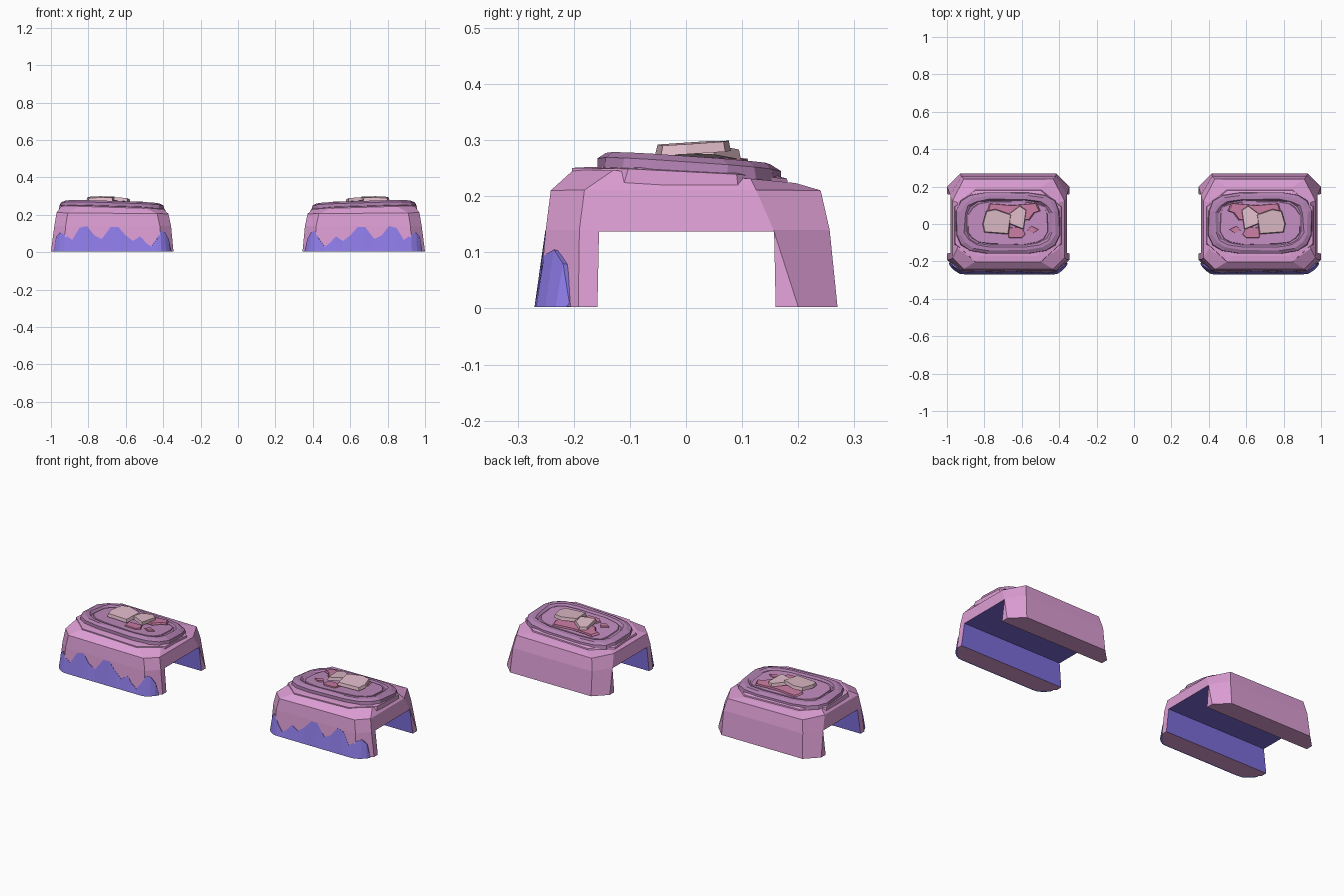
import bpy, bmesh, math, random
from mathutils import Vector

if "Cube" in bpy.data.objects:
    bpy.data.objects.remove(bpy.data.objects["Cube"])

random.seed(4)


def mat(name, *rgb):
    m = bpy.data.materials.new(name)
    m.diffuse_color = (*rgb, 1)
    m.use_nodes = True
    m.node_tree.nodes["Principled BSDF"].inputs["Base Color"].default_value = m.diffuse_color
    return m


PINK = mat("pink", .72, .34, .66)
MAUVE = mat("mauve", .44, .22, .44)
PLUM = mat("plum", .53, .26, .52)
ROSE = mat("rose", .58, .2, .36)
PALE = mat("pale", .74, .50, .58)
BLUE = mat("blue", .2, .15, .69)
CRUST = mat("crust_blue", .27, .2, .8)


def make(name, rings, *mats, mirror=True):
    """Loft a stack of equal-length rings into a capped, flat-shaded solid."""
    bm = bmesh.new()
    loops = [[bm.verts.new(p) for p in r] for r in rings]
    for a, b in zip(loops, loops[1:]):
        for i in range(len(a)):
            j = (i + 1) % len(a)
            bm.faces.new((a[i], a[j], b[j], b[i]))
    bm.faces.new(loops[0][::-1])
    bm.faces.new(loops[-1])
    bmesh.ops.recalc_face_normals(bm, faces=bm.faces)
    me = bpy.data.meshes.new(name)
    bm.to_mesh(me)
    bm.free()
    for m in mats:
        me.materials.append(m)
    ob = bpy.data.objects.new(name, me)
    bpy.context.collection.objects.link(ob)
    if mirror:
        add_mirror(ob)
    return ob


def add_mirror(ob):
    md = ob.modifiers.new("pair", 'MIRROR')
    md.use_mirror_merge = False


def octagon(x0, x1, y0, y1, z, c, cf, cb, tx=0, ty=0):
    """Chamfered rectangle: c in x, cf / cb in y at front / back; tx, ty tilt z."""
    pts = [(x0 + c, y0), (x1 - c, y0), (x1, y0 + cf), (x1, y1 - cb),
           (x1 - c, y1), (x0 + c, y1), (x0, y1 - cb), (x0, y0 + cf)]
    return [Vector((x, y, z + tx * (x - .67) + ty * y)) for x, y in pts]


def rounded(x0, x1, y0, y1, z, tx=.03, ty=-.07, jit=.0, n=16):
    """Rounded rectangle (superellipse) with uneven, hand-cut points."""
    out = []
    for i in range(n):
        a = 2 * math.pi * (i + .5) / n
        c, s = math.cos(a), math.sin(a)
        x = (x0 + x1) / 2 + (x1 - x0) / 2 * math.copysign(abs(c) ** .55, c)
        y = (y0 + y1) / 2 + (y1 - y0) / 2 * math.copysign(abs(s) ** .55, s)
        x += random.uniform(-jit, jit)
        y += random.uniform(-jit, jit)
        out.append(Vector((x, y, z + tx * (x - .67) + ty * y)))
    return out


# Arched base with a channel running left to right
body = make("base_body", [
    octagon(.345, 1.0, -.262, .27, .003, .07, .07, .07),
    octagon(.358, .982, -.25, .256, .14, .06, .06, .10),
    octagon(.372, .97, -.241, .24, .208, .06, .06, .115, .01),
    octagon(.40, .945, -.20, .195, .230, .10, .07, .08, .03, -.06),
], PINK, BLUE, mirror=False)
cut = make("channel_cutter", [
    [(x, -.16, -.1), (x, .162, -.1), (x, .157, .137), (x, -.155, .137)]
    for x in (.2, 1.2)], PINK, BLUE, mirror=False)
for p in cut.data.polygons:
    p.material_index = 1
cut.hide_render = True
cut.hide_viewport = True
md = body.modifiers.new("channel", 'BOOLEAN')
md.object = cut
md.operation = 'DIFFERENCE'
md.solver = 'EXACT'
add_mirror(body)

# Stepped ledge around the top
make("ledge", [
    octagon(.385, .960, -.207, .185, .2, .10, .09, .09),
    octagon(.390, .957, -.203, .180, .235, .11, .10, .09, .03, -.05),
    octagon(.41, .94, -.17, .165, .239, .11, .09, .08, .03, -.05),
], PINK)

# Raised rim with a sunken centre
make("top_rim", [
    rounded(.392, .955, -.160, .172, .225),
    rounded(.398, .950, -.157, .168, .253, jit=.004),
    rounded(.420, .928, -.142, .154, .264, jit=.004),
    rounded(.438, .908, -.124, .136, .264, jit=.005),
    rounded(.448, .898, -.116, .128, .254, jit=.004),
], MAUVE)
make("top_plate", [
    rounded(.455, .891, -.112, .124, .245),
    rounded(.460, .886, -.107, .119, .259, jit=.004),
], PLUM)


def slab(name, pts, z, h, tx, ty, m):
    """Tilted flat stone, slightly narrower at the top."""
    cx = sum(p[0] for p in pts) / len(pts)
    cy = sum(p[1] for p in pts) / len(pts)
    make(name, [[(cx + (x - cx) * s, cy + (y - cy) * s,
                  z + dz + tx * (x - cx) + ty * (y - cy)) for x, y in pts]
                for s, dz in ((1, 0), (.94, h))], m)


# Rose flakes
slab("rose_flake_back", [(.50, .07), (.53, .06), (.56, .02), (.76, .03),
                         (.79, .06), (.775, .11), (.65, .10), (.52, .112)],
     .257, .01, -.02, -.05, ROSE)
slab("rose_flake_front", [(.58, -.055), (.60, -.075), (.67, -.075),
                          (.68, -.02), (.60, -.015)],
     .260, .008, .02, -.05, ROSE)
slab("rose_flake_small", [(.51, -.03), (.54, -.05), (.57, -.035), (.55, -.01)],
     .257, .008, 0, -.05, ROSE)
# Pale stones
slab("pale_stone_large", [(.67, -.055), (.80, -.045), (.81, .0), (.79, .07),
                          (.74, .08), (.655, .05)], .277, .018, -.02, .06, PALE)
slab("pale_stone_small", [(.59, -.03), (.665, .0), (.675, .05), (.61, .098),
                          (.575, .075)], .270, .018, .09, -.06, PALE)

# Blue wavy crust on the front foot: (x, y at base, crest height)
crest = [(.355, -.213, .01), (.366, -.232, .07), (.385, -.251, .105),
         (.41, -.267, .115), (.43, -.27, .07), (.46, -.27, .03), (.49, -.27, .05),
         (.52, -.27, .085), (.56, -.27, .06), (.60, -.27, .09), (.64, -.27, .135),
         (.68, -.27, .135), (.73, -.27, .07), (.77, -.27, .09), (.81, -.27, .14),
         (.85, -.27, .13), (.89, -.27, .065), (.93, -.267, .095),
         (.957, -.251, .105), (.978, -.232, .08), (.99, -.213, .01)]
rings = []
for x, y, h in crest:
    f = .67 + (x - .67) * .985
    g = .67 + (x - .67) * .95
    rings.append([(x, y, .003), (f, y + .004 + h * .11, h),
                  (g, y + .035, h * .95), (g, y + .03, .004)])
make("blue_crust", rings, CRUST)
